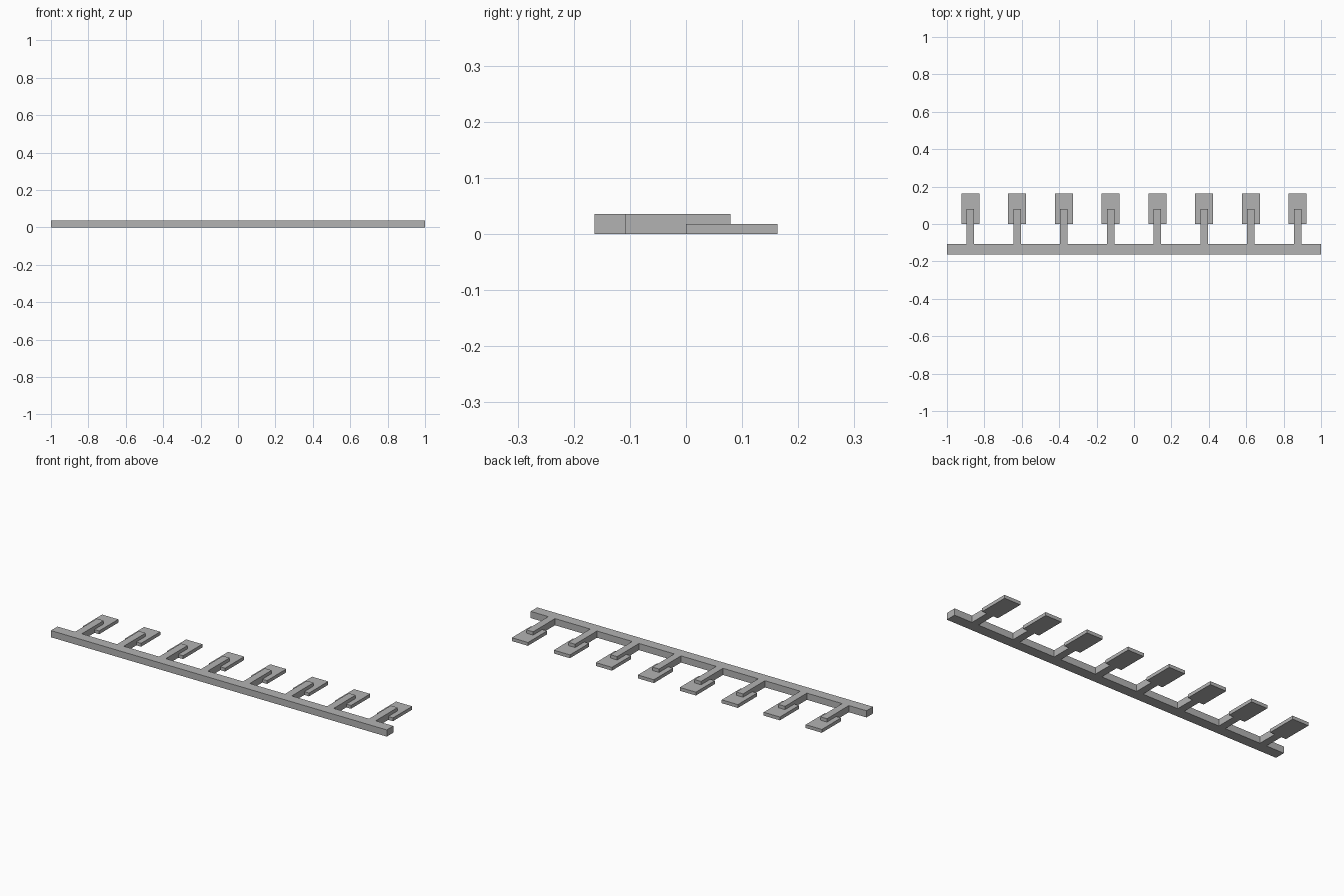
import bpy
import bmesh

cube = bpy.data.objects.get("Cube")
if cube:
    bpy.data.objects.remove(cube, do_unlink=True)

grey = bpy.data.materials.new("mid_grey")
grey.use_nodes = True
colour = (0.45, 0.45, 0.45, 1.0)
grey.diffuse_color = colour
grey.node_tree.nodes["Principled BSDF"].inputs["Base Color"].default_value = colour

RAIL_FRONT, RAIL_BACK = -0.163, -0.107
PAD_FRONT, PAD_BACK = 0.0, 0.163
ARM_END = 0.079
THICK, PAD_THICK = 0.036, 0.018


def extrude_profile(name, profile, x, width):
    """Sweep a closed (y, z) side profile along x, centred on x."""
    bm = bmesh.new()
    face = bm.faces.new([bm.verts.new((-width / 2, y, z)) for y, z in profile])
    swept = bmesh.ops.extrude_face_region(bm, geom=[face])["geom"]
    verts = [v for v in swept if isinstance(v, bmesh.types.BMVert)]
    bmesh.ops.translate(bm, verts=verts, vec=(width, 0, 0))
    bmesh.ops.recalc_face_normals(bm, faces=bm.faces)
    mesh = bpy.data.meshes.new(name)
    bm.to_mesh(mesh)
    bm.free()
    mesh.materials.append(grey)
    obj = bpy.data.objects.new(name, mesh)
    obj.location.x = x
    bpy.context.collection.objects.link(obj)
    return obj


def rectangle(y0, y1, height):
    return [(y0, 0), (y1, 0), (y1, height), (y0, height)]


# Long rail along the front
extrude_profile("rail", rectangle(RAIL_FRONT, RAIL_BACK, THICK), 0, 2.0)

# Arm profile, notched to sit over its pad
arm_profile = [
    (RAIL_BACK, 0), (PAD_FRONT, 0), (PAD_FRONT, PAD_THICK),
    (ARM_END, PAD_THICK), (ARM_END, THICK), (RAIL_BACK, THICK),
]

# Eight evenly spaced arms, each carrying a thin pad
for i in range(8):
    x = (i - 3.5) * 0.25
    extrude_profile(f"arm_{i + 1}", arm_profile, x, 0.04)
    extrude_profile(f"pad_{i + 1}", rectangle(PAD_FRONT, PAD_BACK, PAD_THICK), x, 0.096)
